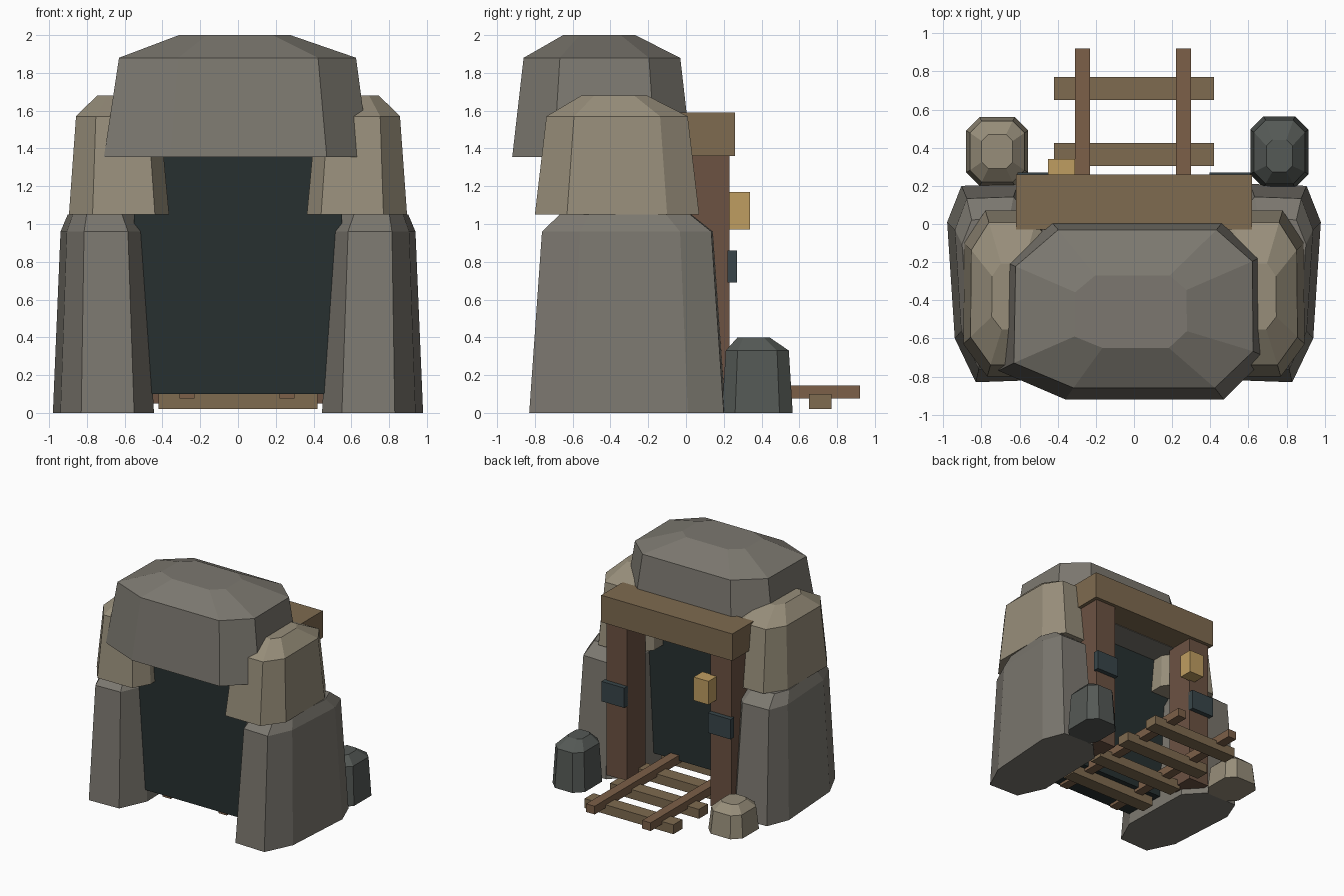
import bpy, bmesh

if "Cube" in bpy.data.objects:
    bpy.data.objects.remove(bpy.data.objects["Cube"])


def material(name, rgb):
    m = bpy.data.materials.new(name)
    m.diffuse_color = (*rgb, 1)
    m.use_nodes = True
    m.node_tree.nodes["Principled BSDF"].inputs["Base Color"].default_value = m.diffuse_color
    return m


STONE = material("grey_stone", (0.20, 0.187, 0.16))
TAN = material("tan_stone", (0.31, 0.27, 0.195))
SLATE = material("dark_stone", (0.09, 0.1, 0.092))
WOOD = material("timber", (0.21, 0.145, 0.08))
POST = material("post_timber", (0.15, 0.085, 0.055))
RAIL = material("rail_rust", (0.20, 0.115, 0.065))
STEEL = material("steel_plate", (0.04, 0.06, 0.067))
LAMP = material("lamp_glow", (0.52, 0.34, 0.12))
VOID = material("tunnel_dark", (0.02, 0.03, 0.03))


def finish(name, bm, mat):
    bmesh.ops.recalc_face_normals(bm, faces=bm.faces)
    me = bpy.data.meshes.new(name)
    bm.to_mesh(me)
    bm.free()
    me.materials.append(mat)
    ob = bpy.data.objects.new(name, me)
    bpy.context.collection.objects.link(ob)


def box(name, x, y, z, mat):
    """Box from (min, max) ranges."""
    bm = bmesh.new()
    bmesh.ops.create_cube(bm, size=1)
    for v in bm.verts:
        v.co = [(r[0] + r[1]) / 2 + c * (r[1] - r[0]) for r, c in zip((x, y, z), v.co)]
    finish(name, bm, mat)


def rock(name, outline, levels, mat, mirror=1):
    """Loft a footprint through levels of (z, x scale, y scale, x shift, y shift)."""
    xs, ys = zip(*outline)
    cx, cy = (min(xs) + max(xs)) / 2, (min(ys) + max(ys)) / 2
    bm = bmesh.new()
    rings = [[bm.verts.new((mirror * (cx + dx + (x - cx) * sx), cy + dy + (y - cy) * sy, z))
              for x, y in outline] for z, sx, sy, dx, dy in levels]
    n = len(outline)
    for a, b in zip(rings, rings[1:]):
        for i in range(n):
            j = (i + 1) % n
            bm.faces.new((a[i], a[j], b[j], b[i]))
    bm.faces.new(rings[0])
    bm.faces.new(rings[-1])
    finish(name, bm, mat)


def chamfered(x0, x1, y0, y1, cx, cy):
    return [(x1, y1 - cy), (x1 - cx, y1), (x0 + cx, y1), (x0, y1 - cy),
            (x0, y0 + cy), (x0 + cx, y0), (x1 - cx, y0), (x1, y0 + cy)]


# Stacked rocks on both sides of the tunnel
pillar = [(.98, .01), (.905, .20), (.61, .21), (.46, .05),
          (.445, -.59), (.55, -.82), (.83, -.83), (.94, -.60)]
upper = [(.89, -.10), (.78, .07), (.49, .07), (.37, -.10),
         (.365, -.66), (.44, -.80), (.77, -.80), (.895, -.63)]
for side, s in (("left", -1), ("right", 1)):
    rock(side + "_pillar_rock", pillar,
         [(0, 1, 1, 0, 0), (.96, .83, .87, .005, 0), (1.05, .67, .67, .01, -.01)], STONE, s)
    rock(side + "_upper_rock", upper,
         [(1.05, 1, 1, 0, 0), (1.57, .84, .86, .005, 0), (1.68, .42, .40, .005, -.015)], TAN, s)

# Cap stone over the opening
cap = [(.69, -.16), (.48, .03), (-.45, .03), (-.70, -.19),
       (-.71, -.77), (-.36, -.92), (.47, -.92), (.695, -.70)]
rock("cap_rock", cap, [(1.355, 1, 1, 0, 0), (1.88, .893, .873, .005, 0),
                       (2.0, .42, .40, -.01, -.015)], STONE)

# Loose boulders by the track
rock("right_boulder", chamfered(.61, .915, .19, .565, .07, .07),
     [(0, 1, 1, 0, 0), (.33, .88, .89, 0, 0), (.40, .45, .45, 0, -.02)], SLATE)
rock("left_boulder", chamfered(-.88, -.555, .20, .56, .07, .07),
     [(0, 1, 1, 0, 0), (.19, .88, .89, 0, 0), (.25, .5, .5, 0, 0)], TAN)

# Dark tunnel interior
box("tunnel_interior", (-.55, .55), (-.60, -.22), (.10, 1.42), VOID)

# Timber frame with steel plates and lamp
box("lintel_beam", (-.62, .62), (-.03, .26), (1.36, 1.59), WOOD)
for side, s in (("left", -1), ("right", 1)):
    box(side + "_post", sorted((s * .395, s * .59)), (-.02, .23), (.05, 1.37), POST)
    box(side + "_plate", sorted((s * .395, s * .61)), (.22, .27), (.69, .86), STEEL)
box("lamp", (-.45, -.31), (.22, .34), (.97, 1.17), LAMP)

# Track
for side, x in (("left", -.27), ("right", .26)):
    box(side + "_rail", (x - .04, x + .04), (-.58, .92), (.075, .145), RAIL)
for i in range(4):
    y = .71 - .345 * i
    box(f"sleeper_{i + 1}", (-.42, .42), (y - .06, y + .06), (.02, .10), WOOD)
